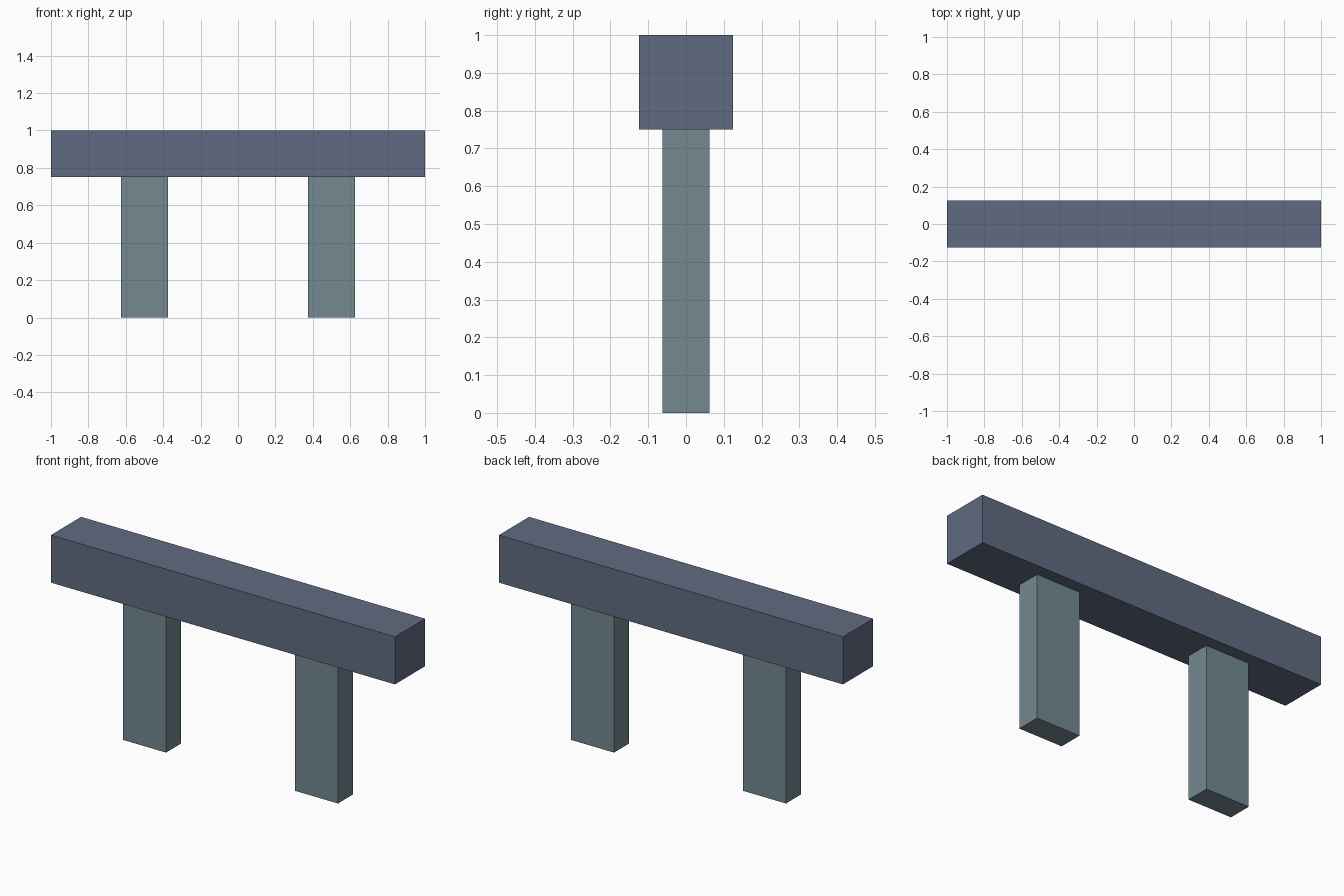
import bpy

if "Cube" in bpy.data.objects:
    bpy.data.objects.remove(bpy.data.objects["Cube"])


def srgb(r, g, b):
    """Convert 0-255 sRGB to a linear RGBA colour."""
    def lin(c):
        c /= 255
        return c / 12.92 if c <= 0.04045 else ((c + 0.055) / 1.055) ** 2.4
    return (lin(r), lin(g), lin(b), 1.0)


def material(name, rgb):
    mat = bpy.data.materials.new(name)
    mat.diffuse_color = srgb(*rgb)
    mat.use_nodes = True
    mat.node_tree.nodes["Principled BSDF"].inputs["Base Color"].default_value = mat.diffuse_color
    return mat


def box(name, size, centre, mat):
    bpy.ops.mesh.primitive_cube_add(size=1, location=centre)
    obj = bpy.context.object
    obj.name = name
    obj.scale = size
    bpy.ops.object.transform_apply(location=False, rotation=False, scale=True)
    obj.data.materials.append(mat)
    return obj


slate_blue = material("slate_blue", (96, 107, 129))
grey_teal = material("grey_teal", (115, 136, 145))

# Top beam
box("top_beam", (2.0, 0.25, 0.25), (0, 0, 0.875), slate_blue)

# Two flat posts carrying the beam
for side, x in (("left", -0.5), ("right", 0.5)):
    box(side + "_post", (0.25, 0.125, 0.75), (x, 0, 0.375), grey_teal)
